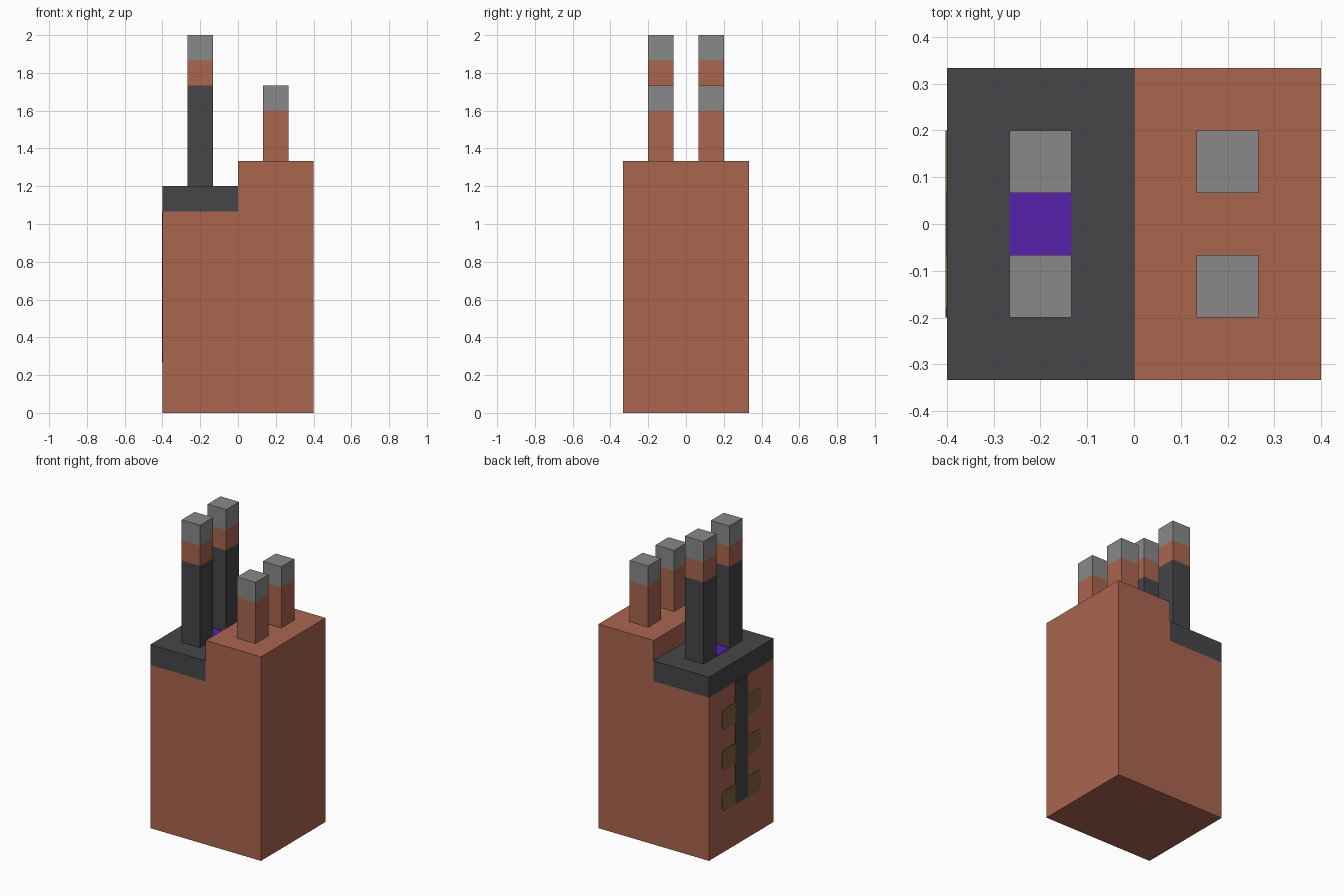
import bpy
import bmesh
from mathutils import Vector

cube = bpy.data.objects.get("Cube")
if cube:
    bpy.data.objects.remove(cube, do_unlink=True)

U = 1 / 15  # modelling unit: every part sits on this grid
THIN = 0.003


def material(name, r, g, b):
    lin = [((c / 255 + 0.055) / 1.055) ** 2.4 for c in (r, g, b)] + [1]
    m = bpy.data.materials.new(name)
    m.use_nodes = True
    m.diffuse_color = lin
    m.node_tree.nodes["Principled BSDF"].inputs["Base Color"].default_value = lin
    return m


BRICK = material("terracotta", 170, 102, 79)
DARK = material("charcoal", 70, 70, 73)
GREY = material("grey", 137, 137, 137)
PURPLE = material("purple", 87, 33, 172)
BROWN = material("olive brown", 130, 97, 62)


def finish(name, bm, mats):
    bmesh.ops.recalc_face_normals(bm, faces=bm.faces)
    mesh = bpy.data.meshes.new(name)
    bm.to_mesh(mesh)
    bm.free()
    for m in mats:
        mesh.materials.append(m)
    obj = bpy.data.objects.new(name, mesh)
    bpy.context.collection.objects.link(obj)
    return obj


def prism(name, points, depth, mat):
    """Extrude a planar outline along a depth vector."""
    bm = bmesh.new()
    face = bm.faces.new([bm.verts.new(p) for p in points])
    new = bmesh.ops.extrude_face_region(bm, geom=[face], use_keep_orig=True)["geom"]
    bmesh.ops.translate(bm, vec=Vector(depth),
                        verts=[v for v in new if isinstance(v, bmesh.types.BMVert)])
    return finish(name, bm, [mat])


def box(name, x0, x1, y0, y1, z0, z1, mat):
    outline = [(x0, y0, z0), (x1, y0, z0), (x1, y1, z0), (x0, y1, z0)]
    return prism(name, outline, (0, 0, z1 - z0), mat)


def stack(name, x, y, levels, mats):
    """Square chimney whose bands are split at the given heights."""
    bm = bmesh.new()
    rings = [[bm.verts.new((x + i * U, y + j * U, z))
              for i, j in ((-1, -1), (1, -1), (1, 1), (-1, 1))] for z in levels]
    for band, (low, high) in enumerate(zip(rings, rings[1:])):
        for k in range(4):
            n = (k + 1) % 4
            bm.faces.new((low[k], low[n], high[n], high[k])).material_index = band
    bm.faces.new(rings[0])
    bm.faces.new(rings[-1]).material_index = len(mats) - 1
    return finish(name, bm, mats)


# Stepped main block
profile = [(-6, 0), (6, 0), (6, 20), (0, 20), (0, 16), (-6, 16)]
prism("body", [(x * U, -5 * U, z * U) for x, z in profile], (0, 10 * U, 0), BRICK)

# Dark slab on the lower half, with the glowing hatch between the stacks
box("roof_slab", -6 * U, 0, -5 * U, 5 * U, 16 * U, 18 * U, DARK)
box("roof_hatch", -4 * U, -2 * U, -U, U, 18 * U, 18 * U + THIN, PURPLE)

# Chimneys in front and back pairs
for side, where in ((-1, "front"), (1, "back")):
    stack(where + "_tall_stack", -3 * U, side * 2 * U,
          [z * U for z in (18, 26, 28, 30)], [DARK, BRICK, GREY])
    stack(where + "_short_stack", 3 * U, side * 2 * U,
          [z * U for z in (20, 24, 26)], [BRICK, GREY])

# Side strip and its rows of vents with clipped outer corners
box("side_strip", -6 * U - THIN, -6 * U, -U, U, 4 * U, 16 * U, DARK)
vent = [(1, 0), (2.7, 0), (3, 0.3), (3, 1.7), (2.7, 2), (1, 2)]
for row in range(3):
    for side, where in ((-1, "front"), (1, "back")):
        outline = [(-6 * U, side * y * U, (4 + row * 4 + z) * U) for y, z in vent]
        prism(f"{where}_vent_{row + 1}", outline, (-THIN, 0, 0), BROWN)
